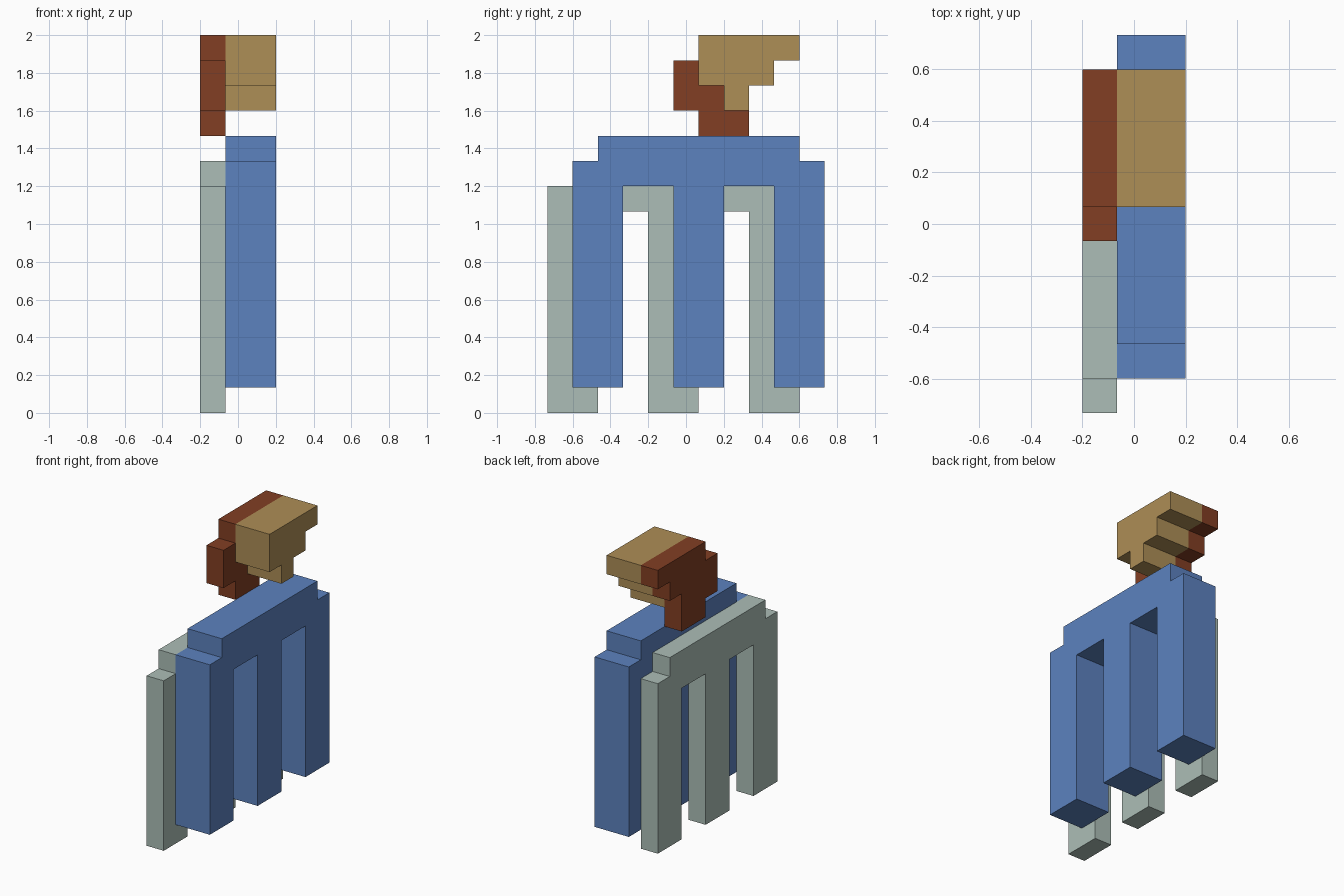
import bpy
import bmesh

cube = bpy.data.objects.get("Cube")
if cube:
    bpy.data.objects.remove(cube, do_unlink=True)

U = 2 / 15  # one block


def material(name, rgb):
    """Flat material from 0-255 display values."""
    col = [((c / 255 + 0.055) / 1.055) ** 2.4 for c in rgb] + [1]
    m = bpy.data.materials.new(name)
    m.use_nodes = True
    m.diffuse_color = col
    m.node_tree.nodes["Principled BSDF"].inputs["Base Color"].default_value = col
    return m


def slab(name, profile, x0, x1, mat):
    """Extrude a (y, z) outline, in blocks, from x0 to x1."""
    bm = bmesh.new()
    face = bm.faces.new([bm.verts.new((x0 * U, y * U, z * U)) for y, z in profile])
    out = bmesh.ops.extrude_face_region(bm, geom=[face])["geom"]
    verts = [v for v in out if isinstance(v, bmesh.types.BMVert)]
    bmesh.ops.translate(bm, verts=verts, vec=((x1 - x0) * U, 0, 0))
    bmesh.ops.recalc_face_normals(bm, faces=bm.faces)
    mesh = bpy.data.meshes.new(name)
    bm.to_mesh(mesh)
    bm.free()
    mesh.materials.append(mat)
    obj = bpy.data.objects.new(name, mesh)
    bpy.context.collection.objects.link(obj)


def legged_profile(y, z):
    """Three legs under a stepped back; (y, z) is the front foot corner."""
    pts = []
    for leg in range(3):
        a = y + 4 * leg
        pts += [(a, z + 8), (a, z), (a + 2, z), (a + 2, z + 8)]
    pts = pts[1:-1]  # outer legs run straight up into the body
    return pts + [(y + 10, z + 9), (y + 9, z + 9), (y + 9, z + 10),
                  (y + 1, z + 10), (y + 1, z + 9), (y, z + 9)]


blue = material("blue", (92, 130, 191))
pale = material("pale grey green", (172, 190, 183))
tan = material("tan", (174, 142, 86))
brown = material("red brown", (130, 62, 35))

# Two legged body slabs
slab("blue_body", legged_profile(-4.5, 1), -0.5, 1.5, blue)
slab("pale_body", legged_profile(-5.5, 0), -1.5, -0.5, pale)

# Stepped head, tan half and brown half
slab("tan_head", [(0.5, 15), (0.5, 13), (1.5, 13), (1.5, 12), (2.5, 12),
                  (2.5, 13), (3.5, 13), (3.5, 14), (4.5, 14), (4.5, 15)],
     -0.5, 1.5, tan)
slab("brown_head", [(0.5, 15), (0.5, 14), (-0.5, 14), (-0.5, 12), (0.5, 12),
                    (0.5, 11), (2.5, 11), (2.5, 13), (3.5, 13), (3.5, 14),
                    (4.5, 14), (4.5, 15)],
     -1.5, -0.5, brown)
